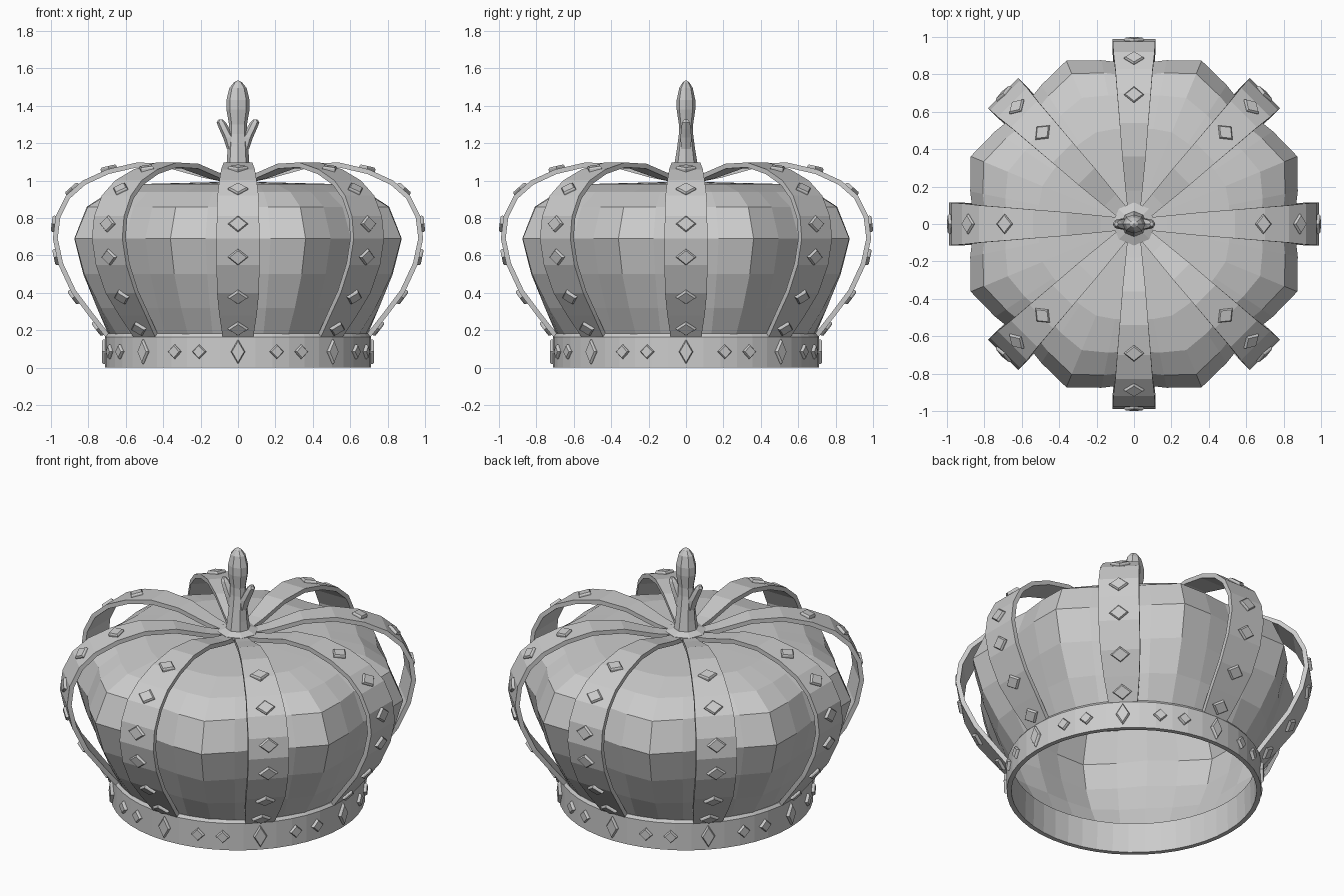
import bpy, bmesh
from math import sin, cos, pi, radians
from mathutils import Vector, Matrix

if "Cube" in bpy.data.objects:
    bpy.data.objects.remove(bpy.data.objects["Cube"])


def make(name, bm):
    bmesh.ops.recalc_face_normals(bm, faces=bm.faces)
    me = bpy.data.meshes.new(name)
    bm.to_mesh(me)
    bm.free()
    ob = bpy.data.objects.new(name, me)
    bpy.context.collection.objects.link(ob)
    return ob


def loft(bm, rings, closed=False, cap=True):
    """Skin a list of equal-length point rings."""
    vs = [[bm.verts.new(p) for p in ring] for ring in rings]
    n = len(vs[0])
    pairs = list(zip(vs, vs[1:])) + ([(vs[-1], vs[0])] if closed else [])
    for a, b in pairs:
        for i in range(n):
            j = (i + 1) % n
            bm.faces.new((a[i], a[j], b[j], b[i]))
    if cap and not closed:
        bm.faces.new(vs[0])
        bm.faces.new(vs[-1])
    return vs


def ellipse(rx, ry, z, n, cx=0):
    return [(cx + rx * cos(2 * pi * i / n), ry * sin(2 * pi * i / n), z) for i in range(n)]


def gem(bm, turn, r, z, nr, nz, w, h, depth=0.016):
    """Raised diamond at radius r, height z, facing (nr, nz), turned about z."""
    rot = Matrix.Rotation(turn, 3, 'Z')
    o, n = Vector((r, 0, z)), Vector((nr, 0, nz))
    u, v = Vector((0, 1, 0)), Vector((-nz, 0, nr))
    rings = []
    for d, s in ((-0.008, 1), (depth * 0.5, 1), (depth, 0.85)):
        rings.append([rot @ (o + n * d + (u * w * a + v * h * b) * s)
                      for a, b in ((1, 0), (0, 1), (-1, 0), (0, -1))])
    loft(bm, rings)


# Base band
bm = bmesh.new()
band = ((.712, 0), (.712, .165), (.70, .182), (.68, .182), (.685, 0))
loft(bm, [ellipse(r, r, z, 48) for r, z in band], closed=True)
make("base_band", bm)

# Puffed cap, pinched inward under each of the eight arches
bm = bmesh.new()
rings = []
for lobe, pinch, z in ((.695, .69, .17), (.795, .75, .32), (.89, .81, .50), (.945, .855, .69),
                       (.87, .79, .86), (.73, .68, .94), (.53, .51, .982), (.2, .2, .99)):
    ring = []
    for i in range(32):
        r = pinch + (lobe - pinch) * (0, .42, 1, .42)[i % 4]
        a = 2 * pi * i / 32
        ring.append((r * cos(a), r * sin(a), z))
    rings.append(ring)
top = loft(bm, rings, cap=False)[-1]
peak = bm.verts.new((0, 0, .995))
for i in range(32):
    bm.faces.new((top[i], top[(i + 1) % 32], peak))
make("cap", bm)

# Arches: (radius, height, half width) of the outer face
path = [(.71, .165, .082), (.80, .28, .10), (.89, .40, .112), (.96, .55, .115), (.99, .69, .115),
        (.975, .81, .113), (.92, .92, .11), (.83, 1.0, .10), (.70, 1.06, .09), (.54, 1.097, .077),
        (.36, 1.09, .063), (.18, 1.04, .045), (.05, 1.015, .032)]


def normal(a, b):
    return Vector((b[1] - a[1], a[0] - b[0])).normalized()


arches, studs = bmesh.new(), bmesh.new()
for k in range(8):
    turn = k * pi / 4
    rot = Matrix.Rotation(turn, 3, 'Z')
    rings = []
    for i, (r, z, w) in enumerate(path):
        n = normal(path[max(i - 1, 0)], path[min(i + 1, len(path) - 1)]) * .026
        rings.append([rot @ Vector(p) for p in ((r, -w, z), (r, w, z),
                                                (r - n.x, w, z - n.y), (r - n.x, -w, z - n.y))])
    loft(arches, rings)
    # Arch gems: (path segment, fraction along it)
    for s, t in ((0, .4), (1, .83), (3, .3), (4, .65), (6, .4), (8, .06)):
        a, b = path[s], path[s + 1]
        n = normal(a, b)
        gem(studs, turn, a[0] + (b[0] - a[0]) * t, a[1] + (b[1] - a[1]) * t, n.x, n.y, .054, .044)
make("arches", arches)
make("arch_gems", studs)

# Band gems: one tall diamond under each arch, two small between
bm = bmesh.new()
for k in range(8):
    turn = k * pi / 4
    gem(bm, turn, .712, .085, 1, 0, .038, .066)
    for deg in (16.8, 28.2):
        gem(bm, turn + radians(deg), .712, .085, 1, 0, .038, .038)
make("band_gems", bm)

# Finial collar
bm = bmesh.new()
collar = ((.085, .99), (.115, 1.012), (.115, 1.028), (.07, 1.045))
loft(bm, [ellipse(r, r, z, 8) for r, z in collar])
make("finial_collar", bm)

# Finial stem and bud
bm = bmesh.new()
stem = ((.07, .07, 1.03), (.06, .06, 1.10), (.055, .047, 1.18), (.05, .038, 1.25),
        (.048, .038, 1.30), (.062, .05, 1.38), (.062, .05, 1.43), (.046, .036, 1.495),
        (.022, .018, 1.525), (.004, .004, 1.535))
loft(bm, [ellipse(rx, ry, z, 8) for rx, ry, z in stem])
make("finial_stem", bm)

# Finial side petals
bm = bmesh.new()
petal = ((.035, .025, .03, 1.17), (.05, .03, .034, 1.23), (.072, .028, .03, 1.275),
         (.089, .025, .024, 1.31), (.094, .010, .012, 1.328))
for s in (1, -1):
    loft(bm, [ellipse(rx, ry, z, 6, s * cx) for cx, rx, ry, z in petal])
make("finial_petals", bm)
